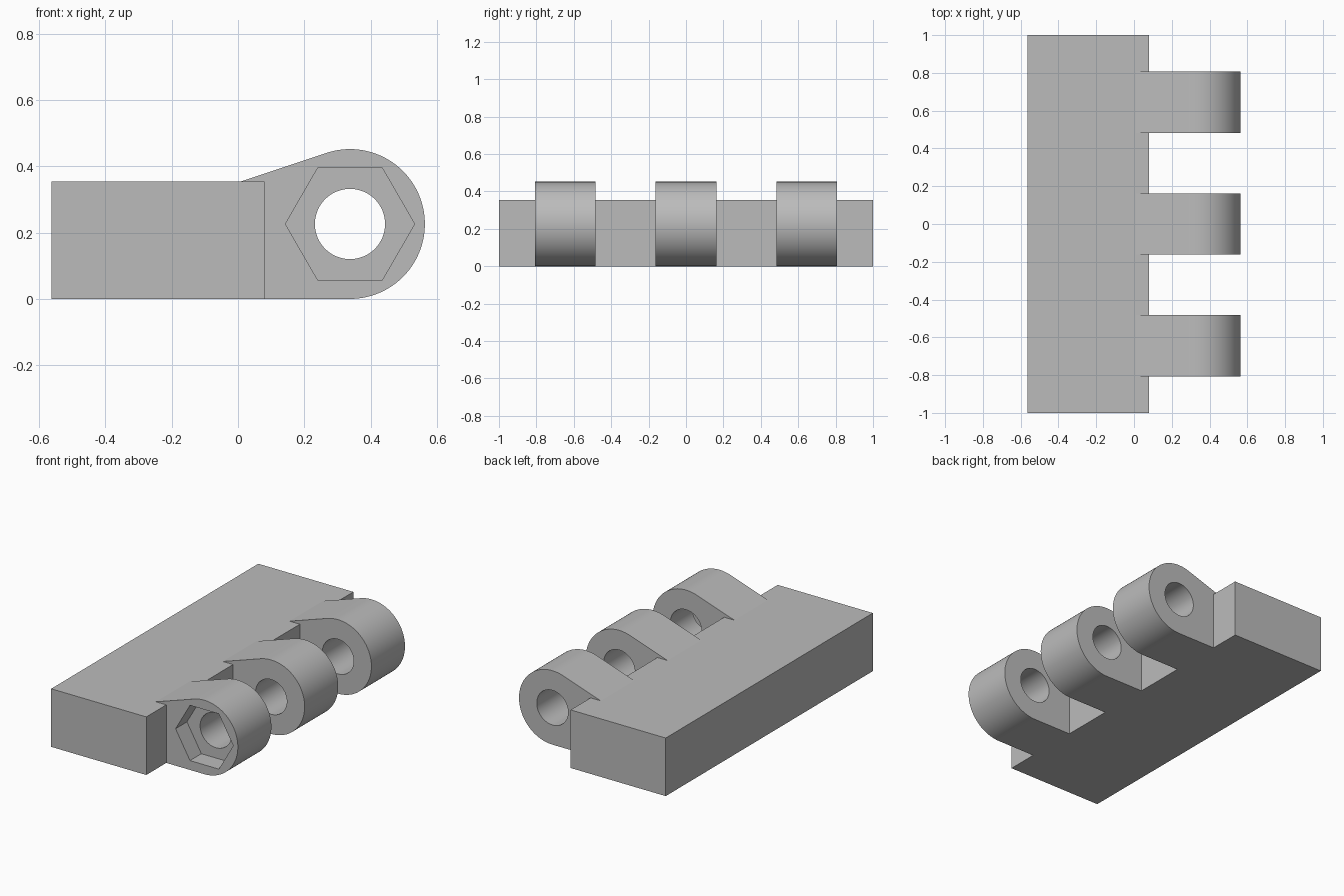
import bpy
from math import acos, atan2, cos, hypot, pi, sin

if "Cube" in bpy.data.objects:
    bpy.data.objects.remove(bpy.data.objects["Cube"], do_unlink=True)

GREY = (0.5, 0.5, 0.5, 1.0)
PIN_X, PIN_Z, RADIUS = 0.338, 0.226, 0.226
PLATE_BACK, PLATE_EDGE, PLATE_TOP = -0.563, 0.08, 0.355
RAMP_X = 0.01

grey = bpy.data.materials.new("plain grey")
grey.use_nodes = True
grey.diffuse_color = GREY
grey.node_tree.nodes["Principled BSDF"].inputs["Base Color"].default_value = GREY


def prism(name, profile, y0, y1):
    """Extrude a counter-clockwise x/z profile from y0 to y1."""
    n = len(profile)
    verts = [(x, y, z) for y in (y0, y1) for x, z in profile]
    faces = [tuple(range(n)), tuple(reversed(range(n, 2 * n)))]
    faces += [(i, i + n, (i + 1) % n + n, (i + 1) % n) for i in range(n)]
    mesh = bpy.data.meshes.new(name)
    mesh.from_pydata(verts, [], faces)
    mesh.materials.append(grey)
    obj = bpy.data.objects.new(name, mesh)
    bpy.context.collection.objects.link(obj)
    return obj


def arc(radius, start, end, steps):
    """Points around the pin axis, both ends included."""
    angles = [start + (end - start) * i / steps for i in range(steps + 1)]
    return [(PIN_X + radius * cos(a), PIN_Z + radius * sin(a)) for a in angles]


def cut(obj, cutter):
    bpy.ops.object.select_all(action="DESELECT")
    obj.select_set(True)
    bpy.context.view_layer.objects.active = obj
    mod = obj.modifiers.new("cut", "BOOLEAN")
    mod.operation, mod.solver, mod.object = "DIFFERENCE", "EXACT", cutter
    bpy.ops.object.modifier_apply(modifier=mod.name)
    bpy.data.objects.remove(cutter, do_unlink=True)


# Mounting plate
prism("hinge_plate", [(PLATE_BACK, 0), (PLATE_EDGE, 0), (PLATE_EDGE, PLATE_TOP),
                      (PLATE_BACK, PLATE_TOP)], -1, 1)

# Knuckle outline: flat bottom, round nose, ramp tangent to the nose
dx, dz = RAMP_X - PIN_X, PLATE_TOP - PIN_Z
tangent = atan2(dz, dx) - acos(RADIUS / hypot(dx, dz))
outline = [(PLATE_EDGE, 0)] + arc(RADIUS, -pi / 2, tangent, 64)
outline += [(RAMP_X, PLATE_TOP), (PLATE_EDGE, PLATE_TOP)]

# Three knuckles with pin holes; the front one has a hexagonal nut pocket
for label, y in (("front", -0.645), ("middle", 0.0), ("back", 0.645)):
    y0, y1 = y - 0.162, y + 0.162
    knuckle = prism(label + "_knuckle", outline, y0, y1)
    cut(knuckle, prism("pin_hole_cutter", arc(0.106, 0, 2 * pi, 64)[:-1],
                       y0 - 0.1, y1 + 0.1))
    if label == "front":
        cut(knuckle, prism("nut_pocket_cutter", arc(0.195, 0, 2 * pi, 6)[:-1],
                           y0 - 0.1, y0 + 0.11))
    bpy.ops.object.shade_smooth_by_angle(angle=pi / 6)
